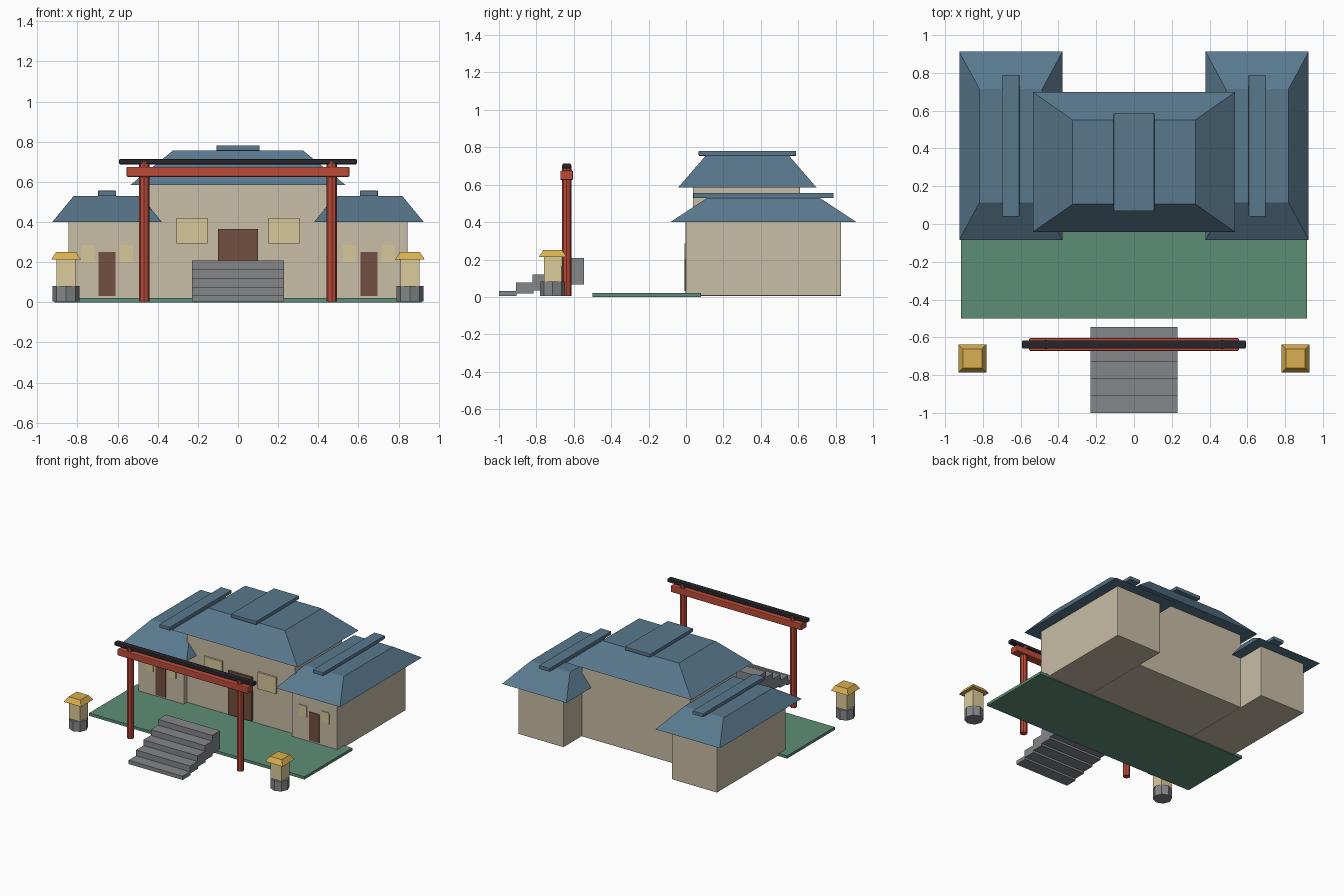
import bpy, math

if "Cube" in bpy.data.objects:
    bpy.data.objects.remove(bpy.data.objects["Cube"])


def material(name, rgb):
    m = bpy.data.materials.new(name)
    m.diffuse_color = (*rgb, 1)
    m.use_nodes = True
    m.node_tree.nodes["Principled BSDF"].inputs["Base Color"].default_value = m.diffuse_color
    return m


WALL = material("plaster", (0.58, 0.51, 0.38))
ROOF = material("roof_tile", (0.10, 0.19, 0.27))
RED = material("red_paint", (0.50, 0.07, 0.04))
BLACK = material("black_wood", (0.02, 0.02, 0.025))
STONE = material("stone", (0.23, 0.24, 0.25))
GRASS = material("grass", (0.11, 0.27, 0.18))
DOOR = material("door_wood", (0.17, 0.08, 0.05))
GLOW = material("warm_window", (0.68, 0.58, 0.33))
CREAM = material("lantern_paper", (0.72, 0.60, 0.32))
GOLD = material("gold", (0.70, 0.43, 0.08))


def add_mesh(name, verts, faces, mat, bevel=0):
    me = bpy.data.meshes.new(name)
    me.from_pydata(verts, [], faces)
    me.materials.append(mat)
    ob = bpy.data.objects.new(name, me)
    bpy.context.collection.objects.link(ob)
    if bevel:
        b = ob.modifiers.new("bevel", 'BEVEL')
        b.width = bevel
        b.segments = 2
    return ob


def frustum(name, cx, cy, z0, z1, low, high, mat, bevel=0):
    """Closed block with half sizes low=(x, y) at z0 and high=(x, y) at z1."""
    corners = [(-1, -1), (1, -1), (1, 1), (-1, 1)]
    verts = [(cx + sx * h[0], cy + sy * h[1], z)
             for z, h in ((z0, low), (z1, high)) for sx, sy in corners]
    faces = [(3, 2, 1, 0), (4, 5, 6, 7)]
    faces += [(i, (i + 1) % 4, 4 + (i + 1) % 4, 4 + i) for i in range(4)]
    return add_mesh(name, verts, faces, mat, bevel)


def box(name, x0, x1, y0, y1, z0, z1, mat, bevel=0):
    h = ((x1 - x0) / 2, (y1 - y0) / 2)
    return frustum(name, (x0 + x1) / 2, (y0 + y1) / 2, z0, z1, h, h, mat, bevel)


def octagon(name, x, y, z0, z1, r, mat):
    bpy.ops.mesh.primitive_cylinder_add(vertices=8, radius=r, depth=z1 - z0,
                                        location=(x, y, (z0 + z1) / 2))
    ob = bpy.context.object
    ob.name = name
    ob.data.materials.append(mat)
    return ob


# Lawn
box("lawn", -0.915, 0.915, -0.5, 0.08, 0, 0.021, GRASS)

# Main hall
box("main_hall_walls", -0.46, 0.46, 0.037, 0.61, 0.005, 0.59, WALL, 0.005)
frustum("main_roof", 0, 0.328, 0.585, 0.755, (0.535, 0.37), (0.325, 0.223), ROOF)
box("main_ridge_cap", -0.108, 0.108, 0.068, 0.588, 0.754, 0.781, ROOF, 0.004)
box("main_door", -0.10, 0.10, 0.02, 0.05, 0.03, 0.365, DOOR)

# Entrance steps
for i in range(5):
    y = -1 + 0.09 * i
    box(f"step_{i + 1}", -0.23, 0.23, y, y + 0.095,
        0.004 + 0.0155 * i, 0.033 + 0.044 * i, STONE)

# Gate beams
box("gate_beam", -0.555, 0.555, -0.672, -0.604, 0.625, 0.675, RED, 0.006)
box("gate_top_rail", -0.592, 0.592, -0.66, -0.616, 0.687, 0.714, BLACK, 0.006)

# Mirrored parts
for s, side in ((-1, "left"), (1, "right")):
    # Wing
    wx = 0.652 * s
    frustum(f"{side}_wing_walls", wx, 0.414, 0.005, 0.405,
            (0.193, 0.416), (0.193, 0.416), WALL, 0.005)
    frustum(f"{side}_wing_roof", wx, 0.414, 0.40, 0.53,
            (0.273, 0.498), (0.166, 0.30), ROOF)
    frustum(f"{side}_wing_ridge_cap", wx, 0.414, 0.529, 0.556,
            (0.045, 0.375), (0.045, 0.375), ROOF, 0.004)
    box(f"{side}_wing_door", wx - 0.043, wx + 0.043, -0.009, 0.01, 0.032, 0.25, DOOR)
    for k, where in ((-1, "a"), (1, "b")):
        x = wx + 0.096 * k
        box(f"{side}_wing_window_{where}", x - 0.033, x + 0.033,
            -0.009, 0.01, 0.20, 0.285, GLOW)

    # Hall window
    x = 0.229 * s
    box(f"{side}_hall_window", x - 0.077, x + 0.077, 0.022, 0.05, 0.293, 0.42, GLOW)

    # Gate post
    octagon(f"{side}_gate_post", 0.467 * s, -0.638, 0.004, 0.702, 0.025, RED)

    # Lantern
    lx, ly = 0.856 * s, -0.713
    octagon(f"{side}_lantern_base", lx, ly, 0.004, 0.082, 0.067, STONE)
    frustum(f"{side}_lantern_body", lx, ly, 0.08, 0.215,
            (0.047, 0.047), (0.047, 0.047), CREAM)
    frustum(f"{side}_lantern_roof", lx, ly, 0.213, 0.25,
            (0.074, 0.074), (0.05, 0.05), GOLD)
